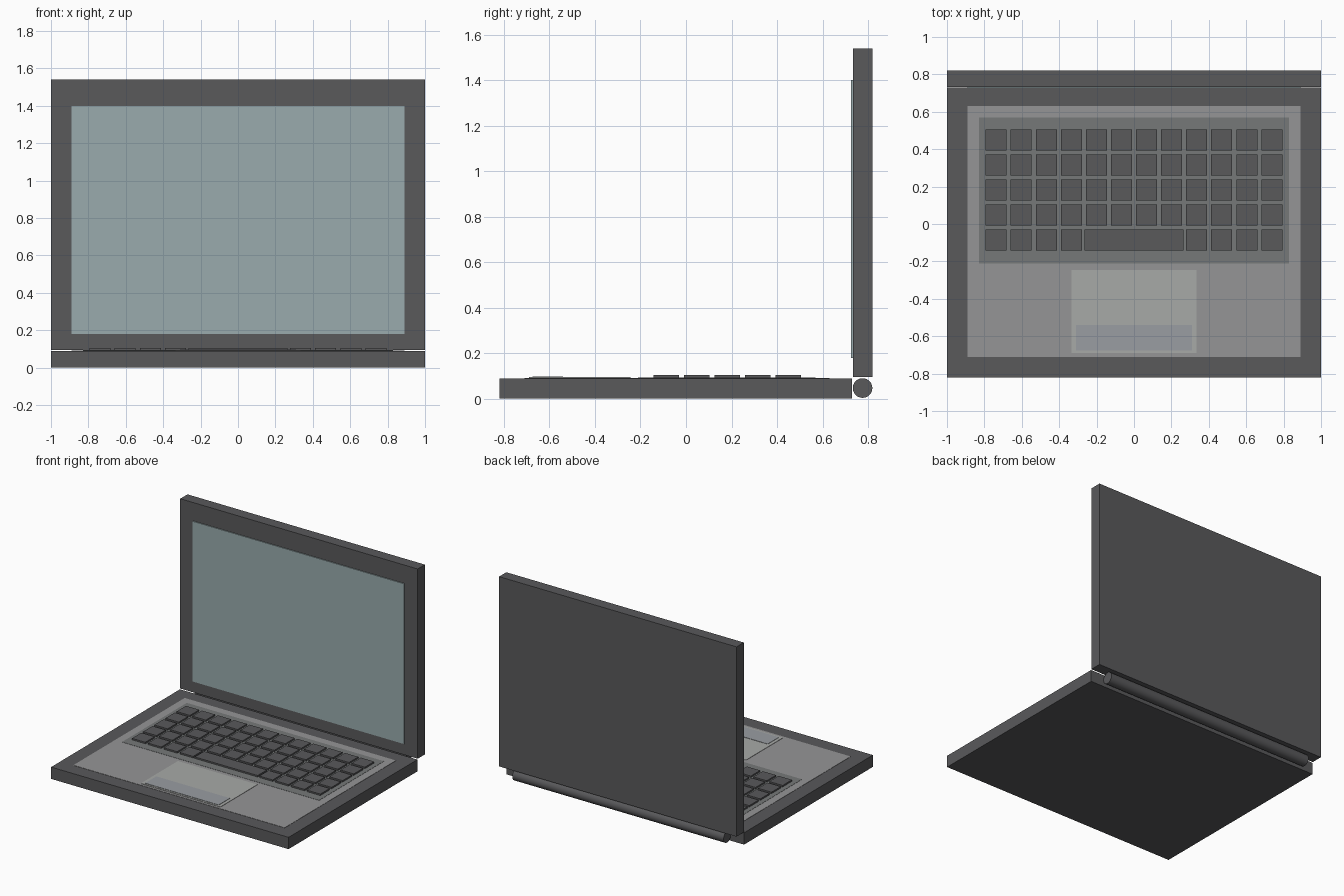
import bpy
import bmesh
import math

if "Cube" in bpy.data.objects:
    bpy.data.objects.remove(bpy.data.objects["Cube"])


def material(name, r, g, b):
    m = bpy.data.materials.new(name)
    m.diffuse_color = (r, g, b, 1)
    m.use_nodes = True
    m.node_tree.nodes["Principled BSDF"].inputs["Base Color"].default_value = m.diffuse_color
    return m


DARK = material("dark_casing", 0.10, 0.10, 0.105)
DECK = material("deck_grey", 0.30, 0.30, 0.305)
TRAY = material("tray_grey", 0.18, 0.19, 0.19)
PAD = material("pad_grey", 0.39, 0.40, 0.39)
BUTTON = material("button_grey", 0.32, 0.34, 0.36)
GLASS = material("screen_glass", 0.32, 0.41, 0.42)


def add_box(bm, x, y, z):
    """Add an axis-aligned box given (min, max) on each axis."""
    verts = bmesh.ops.create_cube(bm, size=1)["verts"]
    for v in verts:
        v.co = [(lo + hi) / 2 + c * (hi - lo) for c, (lo, hi) in zip(v.co, (x, y, z))]


def finish(bm, name, mat):
    mesh = bpy.data.meshes.new(name)
    bm.to_mesh(mesh)
    bm.free()
    mesh.materials.append(mat)
    obj = bpy.data.objects.new(name, mesh)
    bpy.context.collection.objects.link(obj)
    return obj


def box(name, x, y, z, mat):
    bm = bmesh.new()
    add_box(bm, x, y, z)
    return finish(bm, name, mat)


# Casing: base and upright lid
box("base", (-1, 1), (-0.82, 0.73), (0, 0.09), DARK)
box("lid", (-1, 1), (0.733, 0.82), (0.095, 1.54), DARK)
box("screen", (-0.89, 0.89), (0.726, 0.736), (0.18, 1.40), GLASS)

# Hinge barrel behind the base
bpy.ops.mesh.primitive_cylinder_add(vertices=32, radius=0.043, depth=1.78,
                                    location=(0, 0.776, 0.047),
                                    rotation=(0, math.pi / 2, 0))
hinge = bpy.context.object
hinge.name = "hinge"
hinge.data.materials.append(DARK)
bpy.ops.object.shade_smooth_by_angle()

# Thin inlays stacked on the base
box("deck_panel", (-0.89, 0.89), (-0.71, 0.63), (0.08, 0.092), DECK)
box("keyboard_tray", (-0.83, 0.83), (-0.21, 0.57), (0.08, 0.0935), TRAY)
box("touchpad", (-0.335, 0.335), (-0.69, -0.245), (0.08, 0.0945), PAD)
box("touchpad_button", (-0.31, 0.31), (-0.675, -0.54), (0.08, 0.097), BUTTON)

# Keys: five rows of twelve, the middle of the front row is the space bar
PITCH, HALF = 0.134, 0.056
KEY_Z = (0.085, 0.105)
keys = bmesh.new()
for row in range(5):
    y = 0.45 - row * PITCH
    for col in range(12):
        if row == 4 and 4 <= col <= 7:
            continue
        x = (col - 5.5) * PITCH
        add_box(keys, (x - HALF, x + HALF), (y - HALF, y + HALF), KEY_Z)
finish(keys, "keys", DARK)
y = 0.45 - 4 * PITCH
box("space_bar", (-0.265, 0.265), (y - HALF, y + HALF), KEY_Z, DARK)
